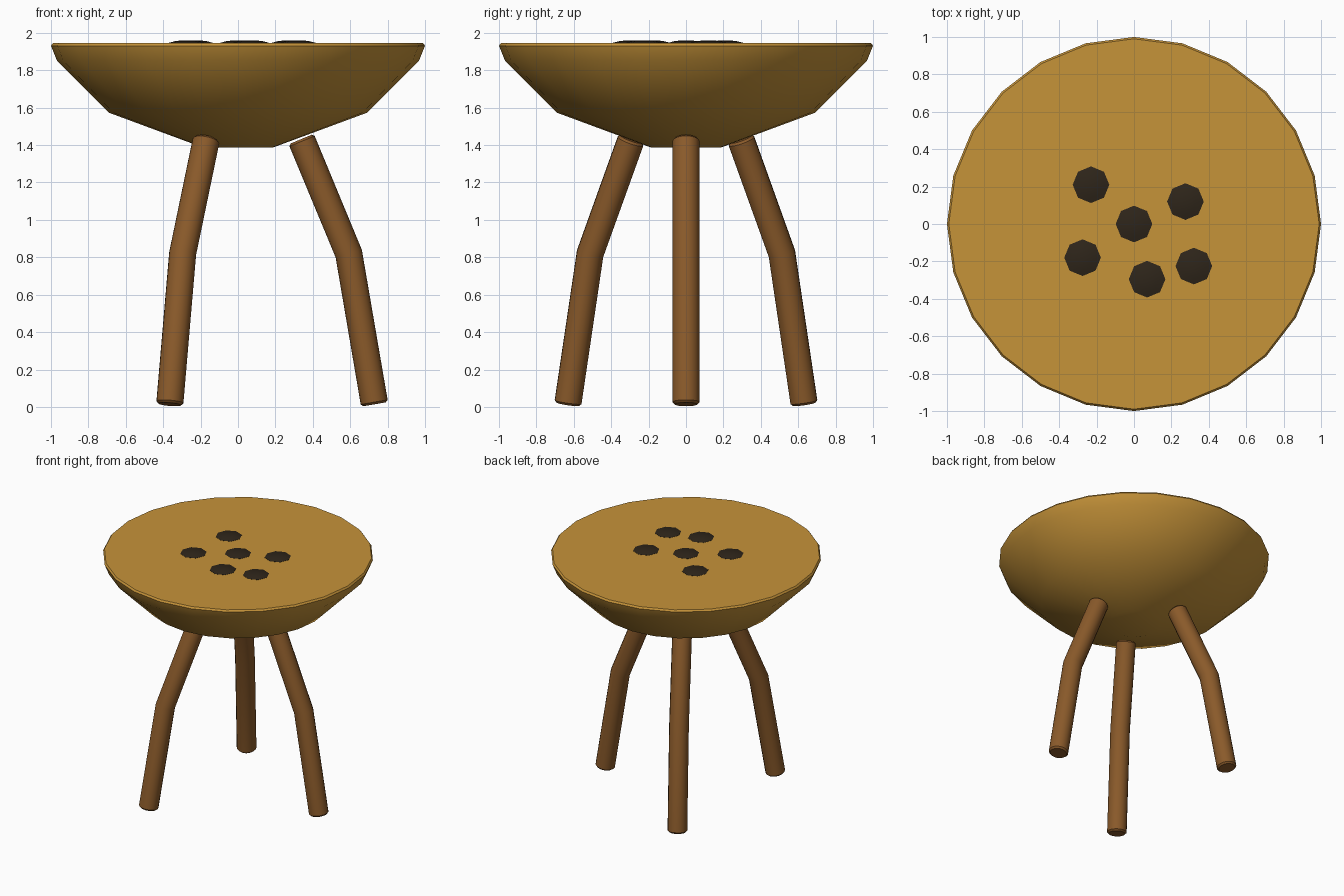
import bpy, bmesh
from math import sin, cos, pi, radians
from mathutils import Vector, Matrix

cube = bpy.data.objects.get("Cube")
if cube:
    bpy.data.objects.remove(cube, do_unlink=True)


def material(name, rgb):
    """Flat material from 0-255 display values, stored as linear."""
    lin = [((c / 255 + 0.055) / 1.055) ** 2.4 for c in rgb] + [1.0]
    mat = bpy.data.materials.new(name)
    mat.use_nodes = True
    mat.diffuse_color = lin
    node = next(n for n in mat.node_tree.nodes if n.type == "BSDF_PRINCIPLED")
    node.inputs["Base Color"].default_value = lin
    return mat


SEAT = material("light wood", (198, 147, 57))
LEG = material("leg wood", (138, 90, 42))
SPOT = material("dark spot", (46, 37, 26))


def finish(name, bm, mat):
    """Turn a bmesh into a smooth object with sharp hard edges."""
    bmesh.ops.recalc_face_normals(bm, faces=bm.faces)
    mesh = bpy.data.meshes.new(name)
    bm.to_mesh(mesh)
    bm.free()
    mesh.materials.append(mat)
    mesh.shade_smooth()
    mesh.set_sharp_from_angle(angle=radians(40))
    obj = bpy.data.objects.new(name, mesh)
    bpy.context.collection.objects.link(obj)
    return obj


def loft(rings):
    """Skin a list of point rings and cap both ends."""
    bm = bmesh.new()
    loops = [[bm.verts.new(p) for p in ring] for ring in rings]
    n = len(loops[0])
    for a, b in zip(loops, loops[1:]):
        for i in range(n):
            j = (i + 1) % n
            bm.faces.new((a[i], a[j], b[j], b[i]))
    bm.faces.new(loops[0])
    bm.faces.new(loops[-1])
    return bm


def angles(n):
    return [2 * pi * i / n for i in range(n)]


def turned(profile, sides):
    """Revolve (radius, height) points about the z axis."""
    return loft([[(r * cos(t), r * sin(t), z) for t in angles(sides)] for r, z in profile])


# Seat: shallow bowl underside, bevelled lip and flat top
seat_profile = [(0.19, 1.388), (0.69, 1.573), (0.968, 1.852), (1.0, 1.931), (0.99, 1.945)]
finish("seat", turned(seat_profile, 24), SEAT)

# Legs: bent round rods with softened ends, spaced evenly around the seat
LEG_RADIUS, SOFTEN = 0.073, 0.012
foot, knee, top = (Vector(p) for p in ((0.73, 0, 0.014), (0.592, 0, 0.82), (0.338, 0, 1.432)))
lower = (knee - foot).normalized()
upper = (top - knee).normalized()
side = Vector((0, 1, 0))
sections = [
    (foot, lower, LEG_RADIUS - SOFTEN),
    (foot + lower * SOFTEN, lower, LEG_RADIUS),
    (knee, (lower + upper).normalized(), LEG_RADIUS),
    (top - upper * SOFTEN, upper, LEG_RADIUS),
    (top, upper, LEG_RADIUS - SOFTEN),
]
rings = [[c + r * (side.cross(d) * cos(t) + side * sin(t)) for t in angles(16)]
         for c, d, r in sections]
for k, name in enumerate(("left_leg", "back_right_leg", "front_right_leg")):
    bm = loft(rings)
    bm.transform(Matrix.Rotation(2 * pi * k / 3, 4, "Z"))
    finish(name, bm, LEG)

# Spots: low eight-sided domes on the seat top
dome = [(0.098, -0.005), (0.098, 0.001), (0.06, 0.011), (0.02, 0.015)]
spots = [(0, 0), (-0.23, 0.21), (0.275, 0.12), (-0.275, -0.18), (0.07, -0.295), (0.32, -0.225)]
for k, (x, y) in enumerate(spots):
    bm = turned(dome, 8)
    bm.transform(Matrix.Translation((x, y, 1.945)))
    finish(f"seat_spot_{k + 1}", bm, SPOT)
